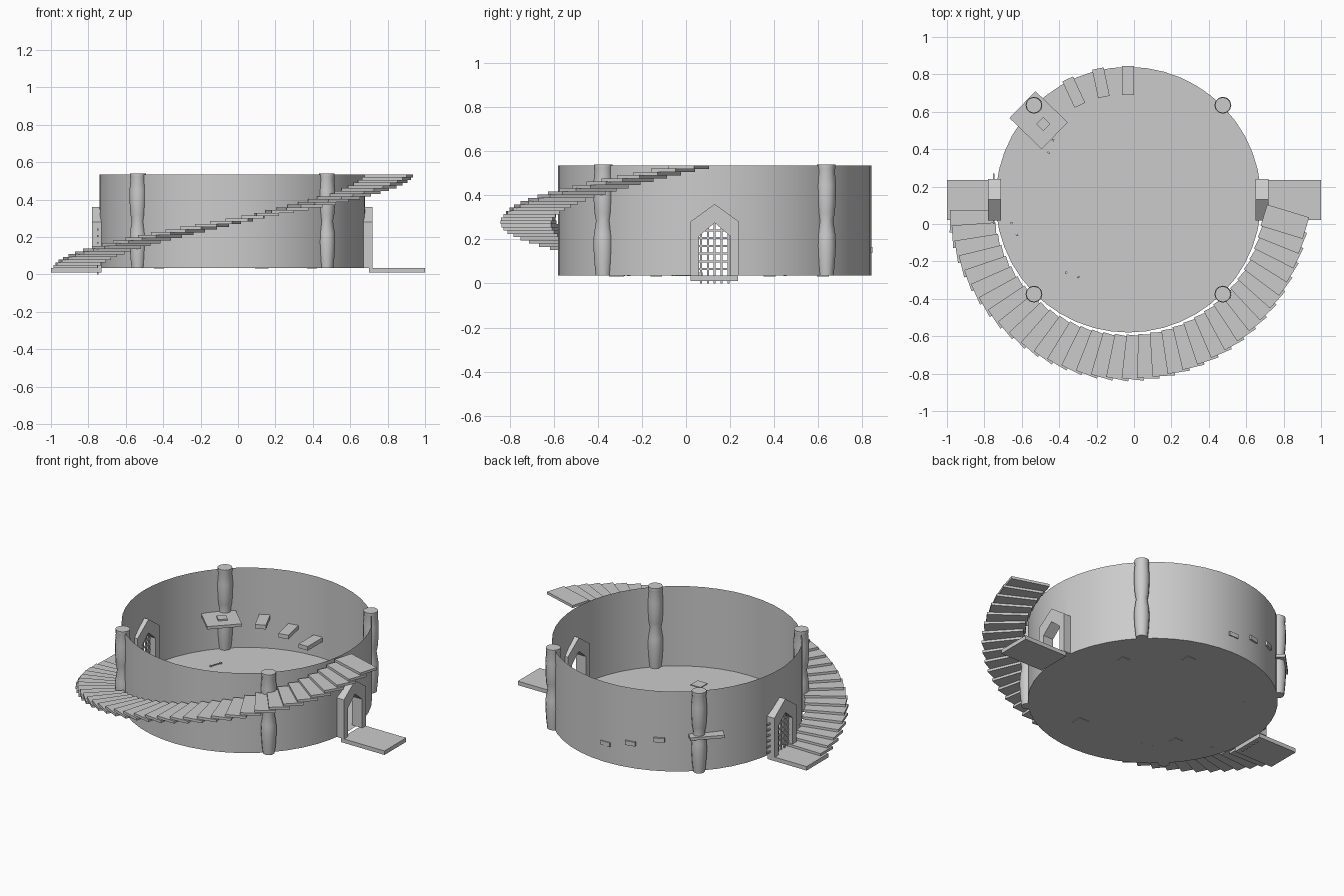
import bpy, bmesh, math
from mathutils import Matrix, Vector

if "Cube" in bpy.data.objects:
    bpy.data.objects.remove(bpy.data.objects["Cube"])

CX, CY, R = -0.03, 0.13, 0.71
Z0, Z1 = 0.035, 0.535


def finish(name, bm, smooth=False):
    me = bpy.data.meshes.new(name)
    bm.to_mesh(me)
    bm.free()
    ob = bpy.data.objects.new(name, me)
    bpy.context.collection.objects.link(ob)
    if smooth:
        bpy.ops.object.select_all(action='DESELECT')
        ob.select_set(True)
        bpy.context.view_layer.objects.active = ob
        bpy.ops.object.shade_smooth_by_angle(angle=math.radians(35))
    return ob


def add_box(bm, loc, size, rot=0.0):
    m = (Matrix.Translation(loc) @ Matrix.Rotation(rot, 4, 'Z')
         @ Matrix.Diagonal((*size, 1)))
    bmesh.ops.create_cube(bm, size=1, matrix=m)


def box(name, loc, size, rot=0.0):
    bm = bmesh.new()
    add_box(bm, loc, size, rot)
    return finish(name, bm)


# Thin round wall, with a pointed opening at each end of the x axis
HW, SHOULDER, PEAK = 0.07, 0.215, 0.275
door = math.asin(HW / R)
angles = [-door, 0, door]
n = 22
angles += [door + (math.pi - 2 * door) * i / n for i in range(1, n)]
angles += [math.pi - door, math.pi, math.pi + door]
angles += [math.pi + door + (math.pi - 2 * door) * i / n for i in range(1, n)]


def low(a, mid):
    if abs(R * math.sin(mid)) > HW:
        return Z0
    return PEAK if abs(math.sin(a)) < 1e-4 else SHOULDER


bm = bmesh.new()
for i, a in enumerate(angles):
    b = angles[(i + 1) % len(angles)]
    if b < a:
        b += 2 * math.pi
    mid = (a + b) / 2
    p = [(CX + R * math.cos(t), CY + R * math.sin(t)) for t in (a, b)]
    bm.faces.new([bm.verts.new(v) for v in (
        (*p[0], low(a, mid)), (*p[1], low(b, mid)), (*p[1], Z1), (*p[0], Z1))])
bmesh.ops.remove_doubles(bm, verts=bm.verts, dist=1e-5)
finish("round_wall", bm, True)

# Floor disc
bm = bmesh.new()
bm.faces.new([bm.verts.new((CX + R * math.cos(a), CY + R * math.sin(a), Z0)) for a in angles])
finish("floor", bm)

# Bulging columns
profile = [(0.034, Z0), (0.040, 0.09), (0.045, 0.17), (0.043, 0.22), (0.033, 0.285),
           (0.040, 0.32), (0.044, 0.38), (0.045, 0.45), (0.040, 0.51), (0.042, 0.52), (0.042, 0.54)]
SIDES = 12
for k, (sx, sy) in enumerate([(-1, -1), (1, -1), (1, 1), (-1, 1)]):
    bm = bmesh.new()
    rings = [[bm.verts.new((CX + sx * 0.505 + r * math.cos(2 * math.pi * j / SIDES),
                            CY + sy * 0.505 + r * math.sin(2 * math.pi * j / SIDES), z))
              for j in range(SIDES)] for r, z in profile]
    for lo, hi in zip(rings, rings[1:]):
        for j in range(SIDES):
            q = (j + 1) % SIDES
            bm.faces.new((lo[j], lo[q], hi[q], hi[j]))
    bm.faces.new(rings[0][::-1])
    bm.faces.new(rings[-1])
    finish(f"column_{k}", bm, True)

# Pointed door frames and entrance platforms
outer = [(-0.11, Z0), (-0.11, 0.28), (0, 0.36), (0.11, 0.28), (0.11, Z0)]
inner = [(-HW, Z0), (-HW, SHOULDER), (0, PEAK), (HW, SHOULDER), (HW, Z0)]
for side, xc in (("left", -0.745), ("right", 0.685)):
    bm = bmesh.new()
    for i in range(4):
        quad = (outer[i], outer[i + 1], inner[i + 1], inner[i])
        bm.faces.new([bm.verts.new((xc - 0.035, CY + y, z)) for y, z in quad])
    bmesh.ops.remove_doubles(bm, verts=bm.verts, dist=1e-5)
    g = bmesh.ops.extrude_face_region(bm, geom=bm.faces[:] + bm.edges[:] + bm.verts[:])
    bmesh.ops.translate(bm, vec=(0.07, 0, 0),
                        verts=[v for v in g["geom"] if isinstance(v, bmesh.types.BMVert)])
    bmesh.ops.recalc_face_normals(bm, faces=bm.faces)
    finish(side + "_door_frame", bm)
box("left_platform", (-0.865, 0.128, 0.0225), (0.27, 0.215, 0.025))
box("right_platform", (0.85, 0.128, 0.0225), (0.30, 0.215, 0.025))

# Gate lattice in the left door
bm = bmesh.new()
for i in range(5):
    add_box(bm, (-0.75, CY + (i - 2) * 0.031, 0.14), (0.008, 0.009, 0.28))
for i in range(6):
    add_box(bm, (-0.75, CY + 0.005, 0.065 + i * 0.035), (0.008, 0.27, 0.009))
finish("gate_lattice", bm)

# Outer spiral stair, each tread slightly skewed
bm = bmesh.new()
N = 34
for i in range(N):
    t = i / (N - 1)
    a = math.radians(188 + 164 * t)
    add_box(bm, (CX + 0.845 * math.cos(a), CY + 0.845 * math.sin(a), 0.042 + 0.485 * t),
            (0.235, 0.12, 0.016), a - math.radians(9))
finish("spiral_stair", bm)

# Small inner steps climbing to the ledge
for i, (x, y, z, deg) in enumerate([(-0.032, 0.768, 0.152, 90), (-0.177, 0.755, 0.19, 102),
                                    (-0.322, 0.705, 0.232, 115)]):
    box(f"inner_step_{i}", (x, y, z), (0.155, 0.063, 0.026), math.radians(deg))
box("ledge", (-0.51, 0.555, 0.26), (0.20, 0.24, 0.018), math.radians(46))
box("ledge_plate", (-0.485, 0.535, 0.272), (0.054, 0.054, 0.012), math.radians(45))

# Floor plates
for i, (x, y, s) in enumerate([(0.117, 0.622, 0.054), (0.395, 0.378, 0.054),
                               (-0.423, -0.135, 0.054), (0.13, -0.315, 0.068)]):
    box(f"floor_plate_{i}", (x, y, 0.036), (s, s, 0.008))

# Thin knobbed sticks lying on the floor
for i, (x, y, deg) in enumerate([(-0.64, -0.027, -65), (-0.33, -0.272, -20), (-0.445, 0.415, 70)]):
    bm = bmesh.new()
    a = math.radians(deg)
    add_box(bm, (x, y, 0.039), (0.07, 0.005, 0.006), a)
    for s in (-1, 1):
        add_box(bm, (x + s * 0.035 * math.cos(a), y + s * 0.035 * math.sin(a), 0.039),
                (0.01, 0.012, 0.009), a)
    finish(f"stick_{i}", bm)
